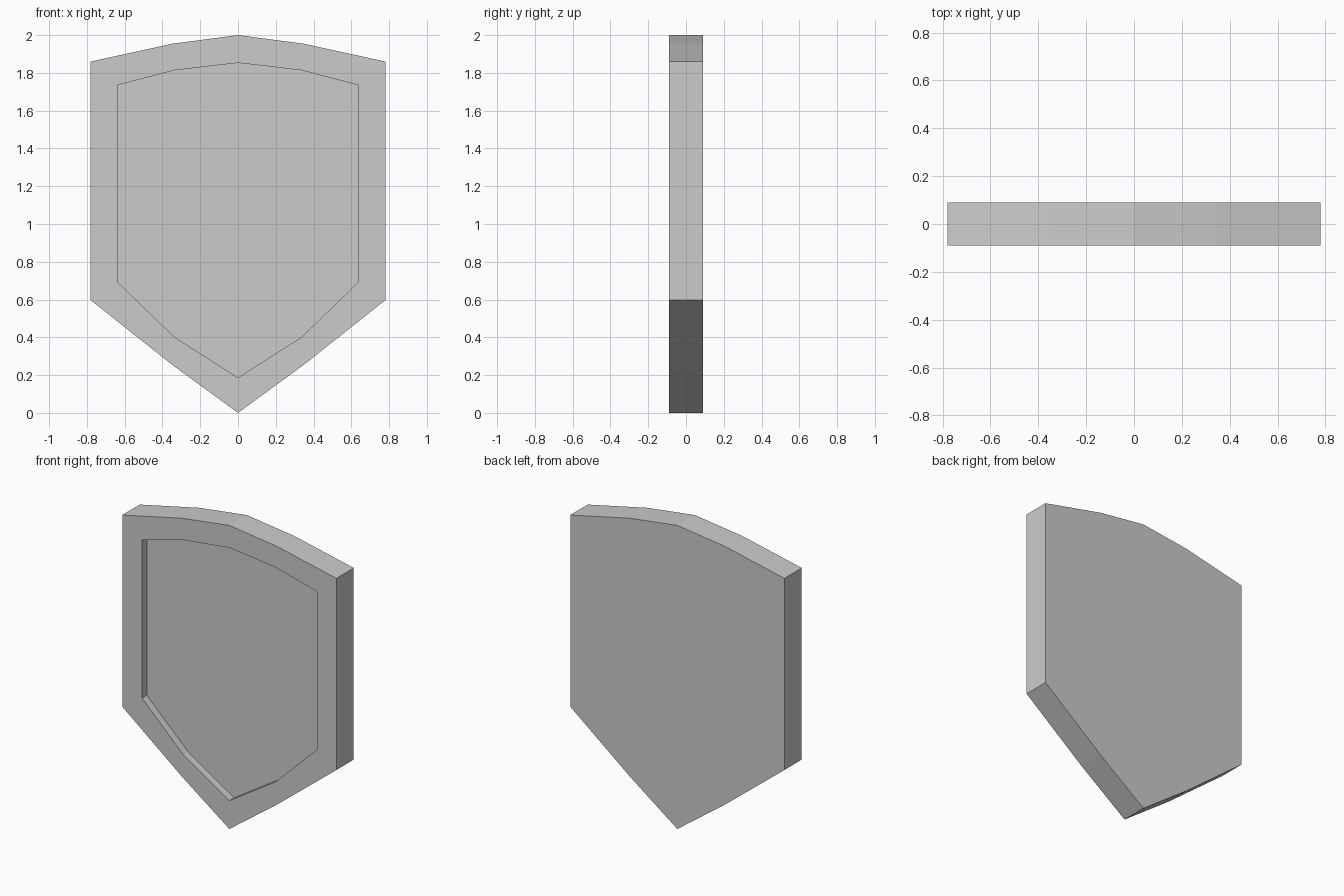
import bpy
import bmesh

if "Cube" in bpy.data.objects:
    bpy.data.objects.remove(bpy.data.objects["Cube"])

HALF_DEPTH = 0.09
RECESS = 0.05

# Right half of each outline, top centre to bottom tip (x, z)
OUTER = [(0, 2.0), (0.345, 1.955), (0.78, 1.86), (0.78, 0.597), (0.345, 0.252), (0, 0)]
INNER = [(0, 1.853), (0.335, 1.814), (0.637, 1.735), (0.637, 0.692), (0.335, 0.40), (0, 0.187)]


def mirrored(half):
    """Close a half outline by mirroring it across x = 0."""
    return half + [(-x, z) for x, z in reversed(half[1:-1])]


def ring(bm, outline, y):
    return [bm.verts.new((x, y, z)) for x, z in outline]


def bridge(bm, a, b):
    n = len(a)
    for i in range(n):
        j = (i + 1) % n
        bm.faces.new((a[i], a[j], b[j], b[i]))


bm = bmesh.new()
outer, inner = mirrored(OUTER), mirrored(INNER)

# Back, side wall, front rim, recess wall, recess floor
rings = [
    ring(bm, outer, HALF_DEPTH),
    ring(bm, outer, -HALF_DEPTH),
    ring(bm, inner, -HALF_DEPTH),
    ring(bm, inner, -HALF_DEPTH + RECESS),
]
for a, b in zip(rings, rings[1:]):
    bridge(bm, a, b)
bm.faces.new(rings[0])
bm.faces.new(rings[-1])
bmesh.ops.recalc_face_normals(bm, faces=bm.faces)

mesh = bpy.data.meshes.new("shield")
bm.to_mesh(mesh)
bm.free()
bpy.context.collection.objects.link(bpy.data.objects.new("shield", mesh))
